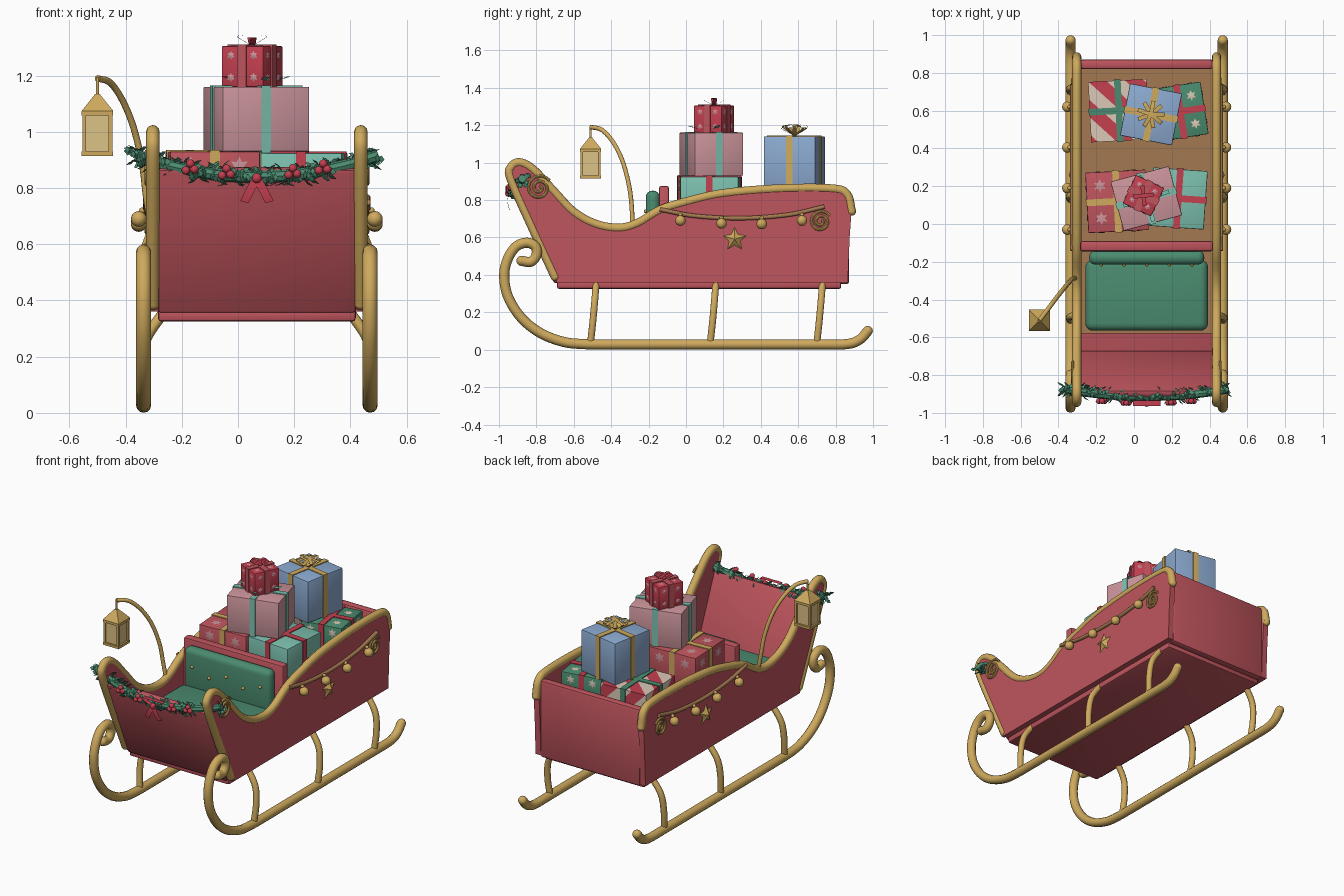
import bpy, bmesh, math, random
from mathutils import Vector, Matrix

random.seed(4)
if "Cube" in bpy.data.objects:
    bpy.data.objects.remove(bpy.data.objects["Cube"])
CX = 0.067          # centre line of the sled body
SIDES = ((-1, "right"), (1, "left"))


def material(name, *rgb):
    m = bpy.data.materials.new(name)
    m.use_nodes = True
    m.diffuse_color = (*rgb, 1)
    m.node_tree.nodes["Principled BSDF"].inputs["Base Color"].default_value = (*rgb, 1)
    return m


RED = material("sled red", 0.52, 0.09, 0.11)
SCARLET = material("ribbon red", 0.56, 0.05, 0.08)
GOLD = material("gold", 0.62, 0.40, 0.11)
GREEN = material("green", 0.07, 0.26, 0.16)
TEAL = material("teal", 0.2, 0.52, 0.42)
PINK = material("pink", 0.6, 0.3, 0.33)
BLUE = material("blue", 0.26, 0.4, 0.63)
BROWN = material("wood brown", 0.37, 0.19, 0.08)
CREAM = material("cream", 0.72, 0.58, 0.47)
PANE = material("lantern glow", 0.72, 0.54, 0.24)


def shade(ob):
    bpy.ops.object.select_all(action='DESELECT')
    ob.select_set(True)
    bpy.context.view_layer.objects.active = ob
    bpy.ops.object.shade_smooth_by_angle(angle=math.radians(40))


def finish(name, bm, *mats, matrix=None):
    bmesh.ops.recalc_face_normals(bm, faces=bm.faces)
    me = bpy.data.meshes.new(name)
    bm.to_mesh(me)
    bm.free()
    for m in mats:
        me.materials.append(m)
    ob = bpy.data.objects.new(name, me)
    bpy.context.collection.objects.link(ob)
    if matrix:
        ob.matrix_world = matrix
    shade(ob)
    return ob


def add_box(bm, loc, size):
    return bmesh.ops.create_cube(bm, matrix=Matrix.Translation(loc) @ Matrix.Diagonal((*size, 1)))


def box(name, lo, hi, mat, bevel=0.0, seg=2):
    lo, hi = Vector(lo), Vector(hi)
    bm = bmesh.new()
    add_box(bm, (lo + hi) / 2, hi - lo)
    if bevel:
        bmesh.ops.bevel(bm, geom=bm.edges[:], offset=bevel, segments=seg, profile=0.5, affect='EDGES')
    return finish(name, bm, mat)


def balls(name, places, r, mat):
    bm = bmesh.new()
    for p in places:
        bmesh.ops.create_uvsphere(bm, u_segments=16, v_segments=10, radius=r, matrix=Matrix.Translation(p))
    return finish(name, bm, mat)


def smooth(pts, n=6):
    """Rounded path through the given points."""
    pts = [Vector(p) for p in pts]
    ends = [pts[0] * 2 - pts[1]] + pts + [pts[-1] * 2 - pts[-2]]
    out = []
    for a, b, c, d in zip(ends, ends[1:], ends[2:], ends[3:]):
        for i in range(n):
            t = i / n
            out.append(b + (c - a) * t / 2 + (a * 2 - b * 5 + c * 4 - d) * t**2 / 2 + (b * 3 - a - c * 3 + d) * t**3 / 2)
    return out + [pts[-1]]


def tube(name, pts, r, mat, sides=3):
    cu = bpy.data.curves.new(name, 'CURVE')
    cu.dimensions = '3D'
    cu.bevel_depth, cu.bevel_resolution, cu.use_fill_caps = r, sides, True
    sp = cu.splines.new('POLY')
    sp.points.add(len(pts) - 1)
    for q, p in zip(sp.points, pts):
        q.co = (*p, 1)
    cu.materials.append(mat)
    ob = bpy.data.objects.new(name, cu)
    bpy.context.collection.objects.link(ob)
    bpy.ops.object.select_all(action='DESELECT')
    ob.select_set(True)
    bpy.context.view_layer.objects.active = ob
    bpy.ops.object.convert(target='MESH')
    shade(bpy.context.object)


def add_star(bm, loc, normal, r, inner, n, depth):
    """Star plate with a raised middle."""
    rot = Vector(normal).to_track_quat('Z', 'Y').to_matrix()
    at = lambda x, y, z: bm.verts.new(Vector(loc) + rot @ Vector((x, y, z)))
    ring = []
    for i in range(2 * n):
        a, k = math.pi * i / n + math.pi / 2, inner if i % 2 else r
        ring.append(at(k * math.cos(a), k * math.sin(a), 0))
    top = at(0, 0, depth)
    for i in range(2 * n):
        bm.faces.new((ring[i - 1], ring[i], top))


def add_strip(bm, pts, width):
    w = Vector(width) / 2
    rows = [(bm.verts.new(Vector(p) - w), bm.verts.new(Vector(p) + w)) for p in pts]
    for (a, b), (c, d) in zip(rows, rows[1:]):
        bm.faces.new((a, b, d, c))


def add_loop(bm, loc, d, up, length, height, width):
    """Teardrop ribbon loop pointing along d."""
    d, up = Vector(d).normalized(), Vector(up).normalized()
    pts = []
    for i in range(15):
        t = i / 14 * math.pi
        pts.append(Vector(loc) + d * length * math.sin(t) + up * height * (1 - math.cos(t) + 0.6 * math.sin(t) * math.cos(t)) / 2)
    add_strip(bm, pts, d.cross(up) * width)


def top_bow(name, loc, n, length, height, mat, turn=0.0):
    bm = bmesh.new()
    for i in range(n):
        a = turn + math.tau * i / n
        add_loop(bm, loc, (math.cos(a), math.sin(a), 0.25), (0, 0, 1), length, height * (0.7 if i % 2 else 1), 0.022)
    bmesh.ops.create_uvsphere(bm, u_segments=10, v_segments=6, radius=0.014, matrix=Matrix.Translation(Vector(loc) + Vector((0, 0, 0.01))))
    finish(name, bm, mat)


def present(name, x, y, z0, z1, w, d, turn, wrap, ribbon, flakes=None, stripes=None):
    m = Matrix.Translation((x, y, (z0 + z1) / 2)) @ Matrix.Rotation(math.radians(turn), 4, 'Z')
    h = z1 - z0
    bm = bmesh.new()
    add_box(bm, (0, 0, 0), (w, d, h))
    if stripes:      # diagonal bands cut into the paper
        n, step = Vector((1, 1, 1)).normalized(), 0.055
        for k in range(-6, 7):
            bmesh.ops.bisect_plane(bm, geom=bm.verts[:] + bm.edges[:] + bm.faces[:], plane_co=n * k * step, plane_no=n)
        for f in bm.faces:
            f.material_index = math.floor(f.calc_center_median().dot(n) / step) % 2
    else:
        bmesh.ops.bevel(bm, geom=bm.edges[:], offset=0.005, segments=2, profile=0.5, affect='EDGES')
    finish(name, bm, wrap, stripes or wrap, matrix=m)
    bm = bmesh.new()
    add_box(bm, (0, 0, 0), (w + 0.01, 0.035, h + 0.01))
    add_box(bm, (0, 0, 0), (0.035, d + 0.01, h + 0.01))
    finish(name + "_ribbon", bm, ribbon, matrix=m)
    if flakes:
        bm = bmesh.new()
        r = w * 0.11
        for i in (-0.27, 0.27):
            for j in (-0.27, 0.27):
                add_star(bm, (i * w, j * d, h / 2 + 0.001), (0, 0, 1), r, r * 0.5, 6, 0.003)
                for s in (-1, 1):
                    add_star(bm, (i * w, s * (d / 2 + 0.001), j * h), (0, s, 0), r, r * 0.5, 6, 0.003)
                    add_star(bm, (s * (w / 2 + 0.001), i * d, j * h), (s, 0, 0), r, r * 0.5, 6, 0.003)
        finish(name + "_flakes", bm, flakes, matrix=m)


# Side panels, rails, runners, struts and side ornaments
rail = smooth([(-.70, .39), (-.82, .65), (-.935, .91), (-.935, .975), (-.89, 1.0), (-.82, .965), (-.72, .86), (-.6, .735), (-.48, .67),
               (-.36, .65), (-.26, .675), (-.14, .745), (0, .79), (.2, .835), (.5, .86), (.78, .86), (.86, .83), (.885, .74)])
runner = smooth([(-.88, .475), (-.83, .47), (-.80, .505), (-.805, .55), (-.85, .572), (-.91, .55), (-.955, .48), (-.972, .39), (-.95, .28),
                 (-.88, .17), (-.78, .09), (-.66, .043), (-.55, .03), (-.4, .028), (0, .028), (.4, .028), (.7, .028), (.86, .03), (.93, .055), (.972, .1)])
for s, side in SIDES:
    X = lambda off: CX + s * off
    bm = bmesh.new()
    outline = rail + [Vector(p) for p in ((.875, .6), (.865, .36), (-.69, .36))]
    base = bm.faces.new([bm.verts.new((X(0.35), *p)) for p in outline])
    grown = bmesh.ops.extrude_face_region(bm, geom=[base])
    bmesh.ops.translate(bm, verts=[v for v in grown["geom"] if isinstance(v, bmesh.types.BMVert)], vec=(s * 0.037, 0, 0))
    finish(side + "_side_panel", bm, RED)
    for name, path, off, r in (("rail", rail, 0.37, 0.024), ("runner", runner, 0.403, 0.027)):
        pts = [(X(off), *p) for p in path]
        tube(f"{side}_{name}", pts, r, GOLD, 4)
        balls(f"{side}_{name}_ends", (pts[0], pts[-1]), r, GOLD)
    for y in (-.51, .13, .70):
        tube(side + "_strut", smooth([(X(.403), y, .04), (X(.41), y + .012, .15), (X(.395), y + .022, .26), (X(.33), y + .03, .36)]), 0.019, GOLD)
    tube(side + "_swag_cord", smooth([(X(.393), *p) for p in ((-.14, .75), (.05, .715), (.3, .703), (.55, .722), (.74, .765))]), 0.012, BROWN)
    bells = [(X(.42), *p) for p in ((-.03, .69), (.19, .675), (.405, .672), (.62, .69))]
    balls(side + "_bells", bells, 0.028, GOLD)
    balls(side + "_bell_loops", [Vector(b) + Vector((-s * 0.012, 0, 0.03)) for b in bells], 0.011, GOLD)
    for y, z, r, flip in ((-.785, .865, .068, 1), (.72, .685, .058, 1)):
        coil = []
        for i in range(50):
            a, k = 0.6 + i * 0.27, r * (1 - i / 56)
            coil.append((X(.392), y + flip * k * math.cos(a), z + k * math.sin(a)))
        tube(side + "_scroll", coil, 0.008, GOLD, 2)
    bm = bmesh.new()
    add_star(bm, (X(.388), .26, .59), (s, 0, 0), 0.065, 0.031, 5, 0.025)
    finish(side + "_star", bm, GOLD)

# Body shell
L, R = CX - 0.352, CX + 0.352
box("bottom_plate", (L, -.69, .325), (R, .83, .37), RED, 0.012)
box("rear_panel", (L, .82, .35), (R, .872, .84), RED, 0.015)
front = box("front_panel", (L, -.02, 0), (R, .02, .555), RED, 0.012)
front.matrix_world = Matrix.Translation((0, -.685, .36)) @ Matrix.Rotation(math.atan2(.215, .51), 4, 'X')
box("cargo_floor", (L, -.10, .36), (R, .83, .70), BROWN)
box("seat_base", (L, -.58, .36), (R, -.10, .51), BROWN)
box("seat_partition", (L, -.145, .4), (R, -.09, .875), RED, 0.012)

# Upholstery
box("seat_cushion", (CX - .325, -.565, .50), (CX + .325, -.19, .615), GREEN, 0.04, 4)
box("seat_backrest", (CX - .305, -.215, .58), (CX + .305, -.14, .85), GREEN, 0.034, 4)
balls("backrest_buttons", [(CX + i * .12, -.215, .74 - .04 * (i % 2)) for i in (-2, -1, 0, 1, 2)], 0.01, GOLD)

# Presents
present("snowflake_present", -.09, .12, .70, .93, .32, .32, 3, RED, GOLD, flakes=PINK)
present("teal_present", .235, .135, .70, .925, .29, .31, -4, TEAL, SCARLET)
present("pink_present", .065, .135, .93, 1.16, .32, .27, 15, PINK, TEAL)
present("small_present", .05, .15, 1.16, 1.305, .165, .165, -25, SCARLET, RED, flakes=PINK)
present("striped_present", -.08, .60, .70, .875, .31, .32, 3, CREAM, GREEN, stripes=SCARLET)
present("green_present", .245, .595, .70, .87, .26, .28, 9, GREEN, SCARLET, flakes=CREAM)
present("blue_present", .09, .58, .875, 1.14, .28, .28, -11, BLUE, GOLD)
top_bow("small_bow", (.05, .15, 1.307), 4, .055, .038, SCARLET, 0.1)
top_bow("teal_bow", (.065, .135, 1.16), 4, .13, .012, TEAL, 0.3)
top_bow("blue_bow", (.09, .58, 1.145), 9, .075, .06, GOLD)

# Lantern on its bent pole
lx, ly = -.50, -.51
tube("lantern_pole", smooth([(-.30, -.285, .62), (-.325, -.29, .76), (-.34, -.305, .88), (-.37, -.34, 1.01), (-.41, -.39, 1.11), (-.455, -.45, 1.175), (lx, ly, 1.19)]), 0.012, GOLD)
tube("lantern_hook", [(lx, ly, 1.195), (lx, ly, 1.12)], 0.006, GOLD)
box("lantern_glass", (lx - .045, ly - .045, .92), (lx + .045, ly + .045, 1.065), PANE)
bm = bmesh.new()
for z in (.922, 1.066):
    add_box(bm, (lx, ly, z), (.112, .112, .016))
for i in (-1, 1):
    for j in (-1, 1):
        add_box(bm, (lx + i * .047, ly + j * .047, .994), (.014, .014, .15))
bmesh.ops.create_cone(bm, segments=4, radius1=.08, radius2=.012, depth=.06, cap_ends=True,
                      matrix=Matrix.Translation((lx, ly, 1.104)) @ Matrix.Rotation(math.pi / 4, 4, 'Z'))
finish("lantern_frame", bm, GOLD)

# Garland with leaves, berries and bow
garland = smooth([(CX + k * .43, -.915 + .04 * k * k, .84 + .075 * k * k) for k in (-1, -.75, -.5, -.25, 0, .25, .5, .75, 1)], 8)
tube("garland_core", garland, 0.022, GREEN, 2)
bm = bmesh.new()
for i in range(190):
    p = random.choice(garland)
    a = random.uniform(0, math.tau)
    out = Vector((0, math.cos(a), math.sin(a)))
    along = Vector((random.choice((-1, 1)), 0, 0)) * random.uniform(.5, 1.2)
    d = (out * 0.6 + along).normalized()
    w, n = d.cross(out).normalized(), random.uniform(.04, .058)
    p = p + out * 0.012
    q = [bm.verts.new(v) for v in (p, p + d * n * .35 + w * .016, p + d * n * .55 + w * .008, p + d * n * .7 + w * .014, p + d * n,
                                   p + d * n * .7 - w * .014, p + d * n * .55 - w * .008, p + d * n * .35 - w * .016)]
    mid = bm.verts.new(p + d * n * .5 + out * .008)
    for k in range(8):
        bm.faces.new((q[k - 1], q[k], mid))
finish("garland_leaves", bm, GREEN)
berries = []
for k in (-.55, -.25, .3, .55):
    for dx, dz in ((-.016, 0), (.014, .004), (0, .024)):
        berries.append((CX + k * .43 + dx, -.95 + .04 * k * k, .84 + .075 * k * k + dz))
balls("garland_berries", berries, 0.015, SCARLET)
bm = bmesh.new()
heart = (CX, -.95, .835)
for s in (-1, 1):
    add_loop(bm, heart, (s, 0, .25), (0, 0, 1), .075, .04, .03)
    add_strip(bm, [heart, (CX + s * .025, -.955, .79), (CX + s * .045, -.945, .75)], (.03, 0, 0.008 * s))
bmesh.ops.create_uvsphere(bm, u_segments=10, v_segments=6, radius=0.018, matrix=Matrix.Translation(heart))
finish("garland_bow", bm, SCARLET)
